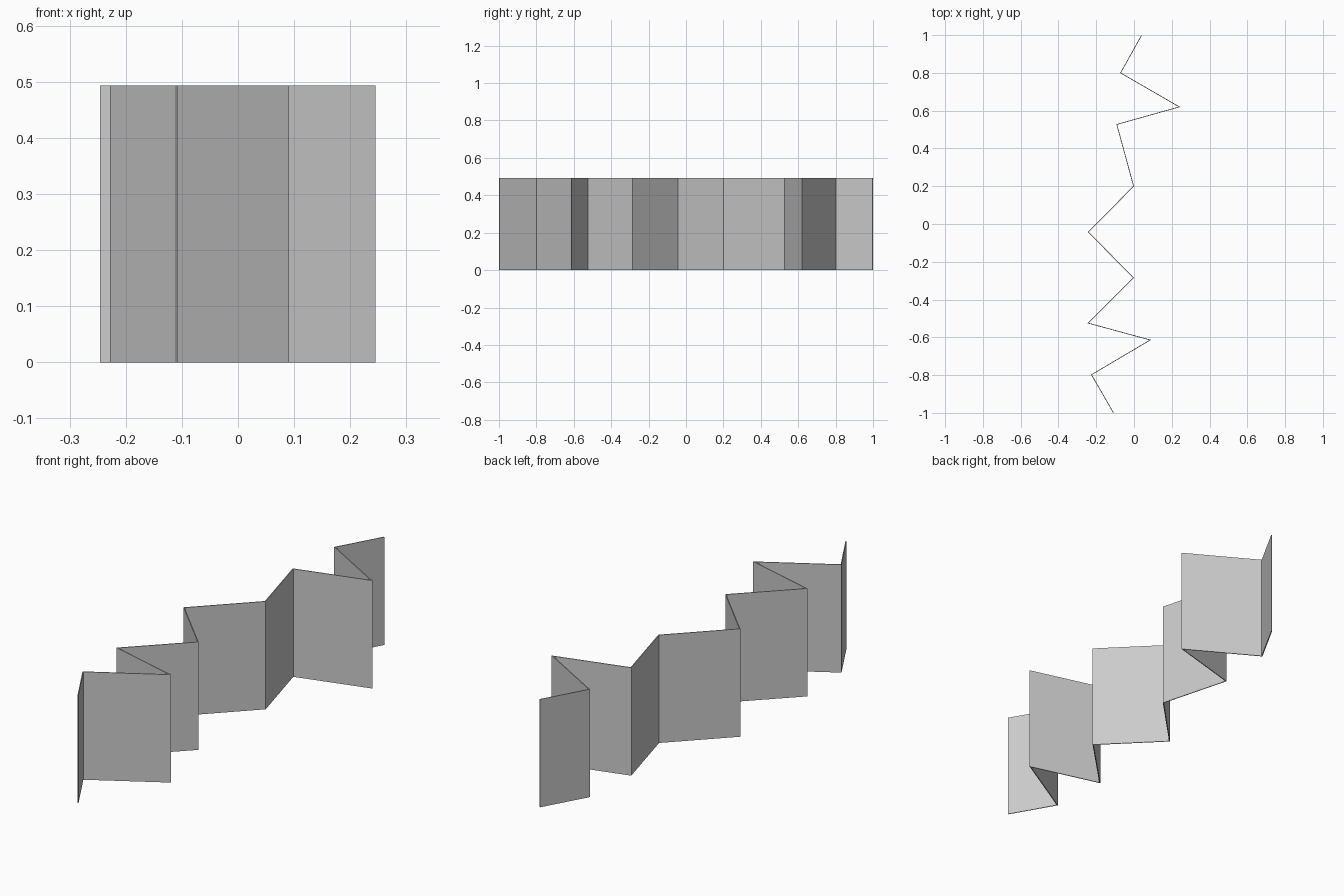
import bpy
import bmesh

cube = bpy.data.objects.get("Cube")
if cube:
    bpy.data.objects.remove(cube, do_unlink=True)

HEIGHT = 0.493
THICKNESS = 0.004

# Zigzag fold line, back to front
FOLDS = [(0.04, 0.999), (-0.071, 0.8), (0.24, 0.62), (-0.091, 0.527),
         (-0.002, 0.2), (-0.242, -0.043), (-0.002, -0.285), (-0.242, -0.525),
         (0.086, -0.614), (-0.225, -0.798), (-0.109, -0.999)]

# Plain grey sheet colour
grey = bpy.data.materials.new("plain grey")
grey.use_nodes = True
colour = (0.6, 0.6, 0.6, 1)
grey.diffuse_color = colour
grey.node_tree.nodes["Principled BSDF"].inputs["Base Color"].default_value = colour

# Raise the fold line into a row of flat panels
bm = bmesh.new()
low = [bm.verts.new((x, y, 0)) for x, y in FOLDS]
high = [bm.verts.new((x, y, HEIGHT)) for x, y in FOLDS]
for i in range(len(FOLDS) - 1):
    bm.faces.new((low[i], low[i + 1], high[i + 1], high[i]))
mesh = bpy.data.meshes.new("folding_screen")
bm.to_mesh(mesh)
bm.free()
mesh.materials.append(grey)
screen = bpy.data.objects.new("folding_screen", mesh)
bpy.context.collection.objects.link(screen)

# Thin panels with mitred folds
solid = screen.modifiers.new("Thickness", "SOLIDIFY")
solid.thickness = THICKNESS
solid.offset = 0
solid.use_even_offset = True
